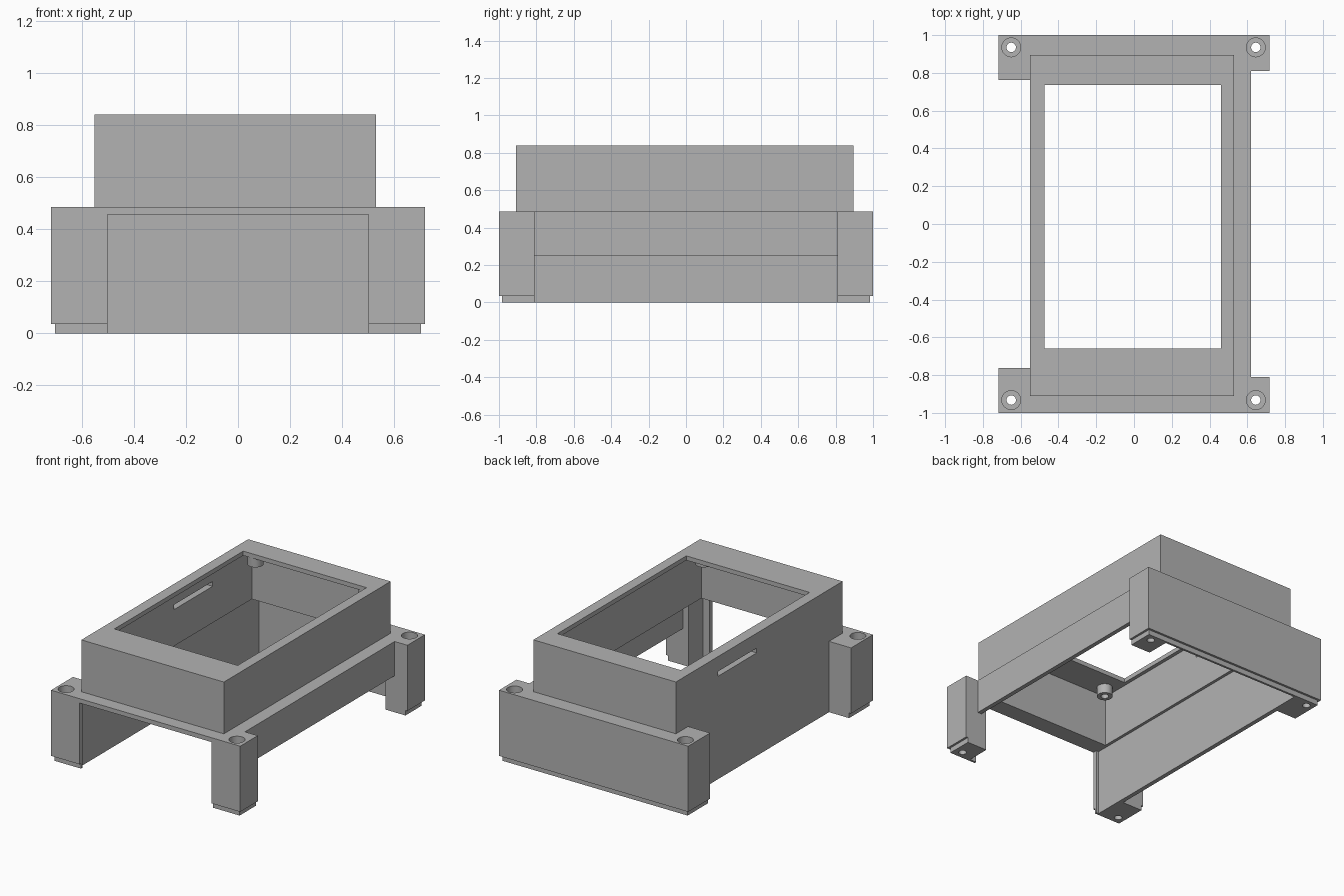
import bpy, bmesh, math

cube = bpy.data.objects.get("Cube")
if cube:
    bpy.data.objects.remove(cube, do_unlink=True)

grey = bpy.data.materials.new("plain_grey")
grey.use_nodes = True
grey.diffuse_color = (0.45, 0.45, 0.45, 1)
grey.node_tree.nodes["Principled BSDF"].inputs["Base Color"].default_value = grey.diffuse_color


def finish(name, bm):
    bmesh.ops.recalc_face_normals(bm, faces=bm.faces)
    mesh = bpy.data.meshes.new(name)
    bm.to_mesh(mesh)
    bm.free()
    mesh.materials.append(grey)
    obj = bpy.data.objects.new(name, mesh)
    bpy.context.collection.objects.link(obj)
    return obj


def box(name, xs, ys, zs):
    bm = bmesh.new()
    bmesh.ops.create_cube(bm, size=1)
    for v in bm.verts:
        for i, (lo, hi) in enumerate((xs, ys, zs)):
            v.co[i] = hi if v.co[i] > 0 else lo
    return finish(name, bm)


def rod(name, x, y, r, zs):
    bm = bmesh.new()
    bmesh.ops.create_cone(bm, cap_ends=True, segments=32, radius1=r, radius2=r, depth=zs[1] - zs[0])
    bmesh.ops.translate(bm, verts=bm.verts, vec=(x, y, sum(zs) / 2))
    return finish(name, bm)


def combine(obj, tool, operation):
    """Apply a boolean and discard the tool object."""
    mod = obj.modifiers.new("boolean", 'BOOLEAN')
    mod.operation, mod.solver, mod.object = operation, 'EXACT', tool
    bpy.context.view_layer.update()
    graph = bpy.context.evaluated_depsgraph_get()
    mesh = bpy.data.meshes.new_from_object(obj.evaluated_get(graph))
    obj.modifiers.clear()
    obj.data = mesh
    bpy.data.objects.remove(tool, do_unlink=True)


def smooth(obj):
    bpy.ops.object.select_all(action='DESELECT')
    obj.select_set(True)
    bpy.context.view_layer.objects.active = obj
    bpy.ops.object.shade_smooth_by_angle(angle=math.radians(30))


TOP, STEP, DECK = 0.84, 0.035, 0.485

# Upper case and deck plate, with the cavity and window cut through them
housing = box("housing", (-0.55, 0.53), (-0.91, 0.895), (0.46, TOP))
combine(housing, box("deck", (-0.55, 0.62), (-1, 1), (0.455, DECK)), 'UNION')
combine(housing, box("cavity", (-0.5, 0.5), (-0.88, 0.865), (0.3, TOP - 0.03)), 'DIFFERENCE')
combine(housing, box("window", (-0.475, 0.46), (-0.66, 0.735), (0.7, 1)), 'DIFFERENCE')

# Side walls and back wall, the back one stepped in at its foot
combine(housing, box("tall_wall", (-0.55, -0.52), (-0.98, 0.98), (0, DECK)), 'UNION')
combine(housing, box("short_wall", (0.59, 0.62), (-0.9, 0.9), (0.25, DECK)), 'UNION')
combine(housing, box("back_wall", (-0.7, 0.7), (0.97, 1), (STEP, DECK)), 'UNION')
combine(housing, box("back_foot", (-0.69, 0.69), (0.97, 0.985), (0, 0.1)), 'UNION')

# Corner legs with stepped feet; the front pair carries narrow face panels
for sx in (-1, 1):
    for sy in (-1, 1):
        inner = 0.81 if sx > 0 else 0.763

        def corner(name, x0, x1, y0, y1, zs):
            return box(name, sorted((sx * x0, sx * x1)), sorted((sy * y0, sy * y1)), zs)

        combine(housing, corner("leg", 0.55, 0.717, inner, 1, (STEP, DECK)), 'UNION')
        combine(housing, corner("foot", 0.55, 0.702, inner, 0.985, (0, 0.1)), 'UNION')
        if sy < 0:
            combine(housing, corner("panel", 0.5, 0.6, 0.97, 1, (STEP, DECK)), 'UNION')
            combine(housing, corner("panel_foot", 0.5, 0.6, 0.97, 0.985, (0, 0.1)), 'UNION')

# Counterbored screw holes through the legs
for x in (-0.65, 0.645):
    for y in (-0.932, 0.935):
        combine(housing, rod("hole", x, y, 0.025, (-0.1, 0.6)), 'DIFFERENCE')
        combine(housing, rod("counterbore", x, y, 0.05, (DECK - 0.1, 0.6)), 'DIFFERENCE')

# Slot in the tall wall
combine(housing, box("slot", (-0.6, -0.45), (0.02, 0.44), (0.705, 0.738)), 'DIFFERENCE')

# Merge coplanar faces left by the joins
bm = bmesh.new()
bm.from_mesh(housing.data)
bmesh.ops.remove_doubles(bm, verts=bm.verts, dist=0.0001)
bmesh.ops.dissolve_limit(bm, angle_limit=0.01, verts=bm.verts, edges=bm.edges)
bm.to_mesh(housing.data)
bm.free()
smooth(housing)

# Hollow screw bosses under the lid
for side, x in (("right", -0.42), ("left", 0.42)):
    for end, y in (("front", -0.79), ("back", 0.79)):
        boss = rod(f"screw_boss_{end}_{side}", x, y, 0.05, (0.745, TOP - 0.025))
        combine(boss, rod("boss_hole", x, y, 0.025, (0.7, TOP - 0.03)), 'DIFFERENCE')
        smooth(boss)
